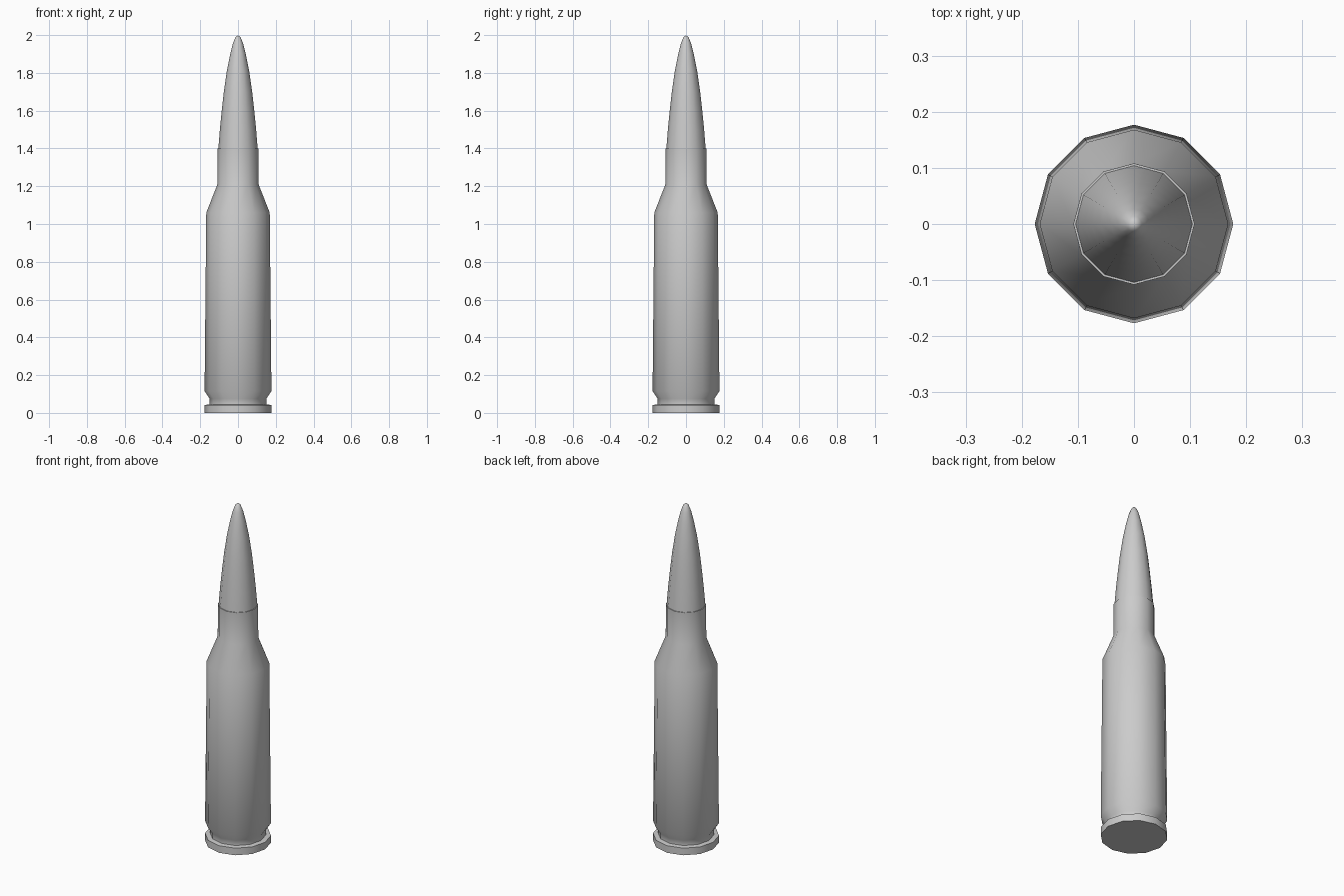
import bpy, bmesh
from math import cos, sin, pi, radians

if "Cube" in bpy.data.objects:
    bpy.data.objects.remove(bpy.data.objects["Cube"])

SIDES = 12


def lathe(name, profile, cap_bottom=False):
    """Revolve (radius, height) pairs around z; radius 0 becomes a pole."""
    bm = bmesh.new()
    rings = []
    for r, z in profile:
        n = SIDES if r > 0 else 1
        rings.append([bm.verts.new((r * cos(2 * pi * i / SIDES),
                                    r * sin(2 * pi * i / SIDES), z)) for i in range(n)])
    for low, high in zip(rings, rings[1:]):
        for i in range(SIDES):
            j = (i + 1) % SIDES
            if len(high) == 1:
                bm.faces.new((low[i], low[j], high[0]))
            else:
                bm.faces.new((low[i], low[j], high[j], high[i]))
    if cap_bottom:
        bm.faces.new(rings[0][::-1])
    mesh = bpy.data.meshes.new(name)
    bm.to_mesh(mesh)
    bm.free()
    obj = bpy.data.objects.new(name, mesh)
    bpy.context.collection.objects.link(obj)
    bpy.ops.object.select_all(action='DESELECT')
    obj.select_set(True)
    bpy.context.view_layer.objects.active = obj
    bpy.ops.object.shade_smooth_by_angle(angle=radians(60))
    return obj


# Case: rim, extractor groove, tapered body, shoulder, neck and lip
lathe("case", [(0.177, 0), (0.177, 0.042), (0.15, 0.045), (0.15, 0.075),
               (0.177, 0.115), (0.168, 1.06), (0.109, 1.21), (0.108, 1.4),
               (0.104, 1.4)], cap_bottom=True)

# Pointed tip seated in the neck
lathe("pointed_tip", [(0.104, 1.4), (0.096, 1.5), (0.086, 1.6), (0.075, 1.7),
                      (0.059, 1.81), (0.041, 1.9), (0.027, 1.955),
                      (0.014, 1.988), (0, 2.0)])
